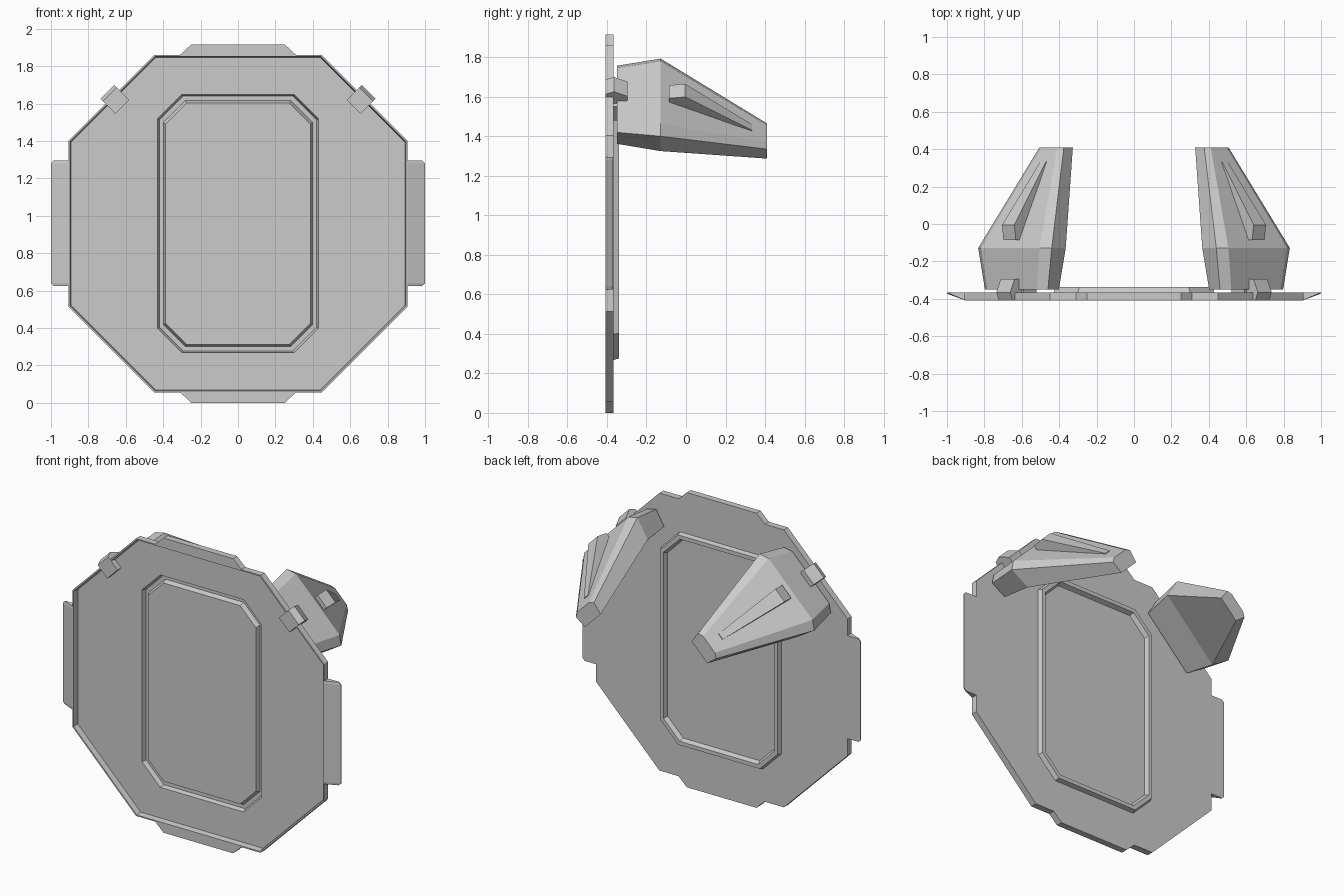
import bpy, bmesh

if "Cube" in bpy.data.objects:
    bpy.data.objects.remove(bpy.data.objects["Cube"])

CZ = 0.958          # height of the hatch centre
DIAG = 0.96         # z - x along the pod centre line


def loft(name, loops, mirror=False):
    """Skin equal-length loops and cap both ends."""
    bm = bmesh.new()
    rows = [[bm.verts.new(p) for p in lp] for lp in loops]
    n = len(rows[0])
    bm.faces.new(rows[0])
    bm.faces.new(rows[-1])
    for a, b in zip(rows, rows[1:]):
        for i in range(n):
            j = (i + 1) % n
            bm.faces.new((a[i], a[j], b[j], b[i]))
    bmesh.ops.recalc_face_normals(bm, faces=bm.faces)
    me = bpy.data.meshes.new(name)
    bm.to_mesh(me)
    bm.free()
    ob = bpy.data.objects.new(name, me)
    bpy.context.collection.objects.link(ob)
    if mirror:
        ob.modifiers.new("Mirror", 'MIRROR').use_axis[0] = True
    return ob


def octagon(w, h, c, y):
    """Chamfered rectangle in the xz plane."""
    pts = [(w, h - c), (w - c, h), (c - w, h), (-w, h - c),
           (-w, c - h), (c - w, -h), (w - c, -h), (w, c - h)]
    return [(x, y, CZ + z) for x, z in pts]


def diag(s, d, y):
    """Point from s = x + z (outward) and d = offset along the 45 degree edge."""
    return ((s - DIAG - d) / 2, y, (s + DIAG + d) / 2)


# Hatch plate: thin pressed sheet with a forward rim and an embossed window ring
T = 0.005
ring = [(0.388, 0.645, 0.113, -0.366), (0.398, 0.657, 0.116, -0.338),
        (0.420, 0.682, 0.127, -0.338), (0.430, 0.690, 0.130, -0.366)]
back = ring + [(0.905, 0.902, 0.457, -0.366), (0.905, 0.902, 0.457, -0.408)]
front = [(0.897, 0.894, 0.454, -0.408), (0.892, 0.889, 0.452, -0.366 - T)]
front += [(w, h, c, y - T) for w, h, c, y in reversed(ring)]
loft("hatch_plate", [octagon(*p) for p in back + front])

# Top and bottom tabs
for name, sg in (("top_tab", 1), ("bottom_tab", -1)):
    outline = [(0.31, 0.896), (0.31, 0.902), (0.25, 0.958),
               (-0.25, 0.958), (-0.31, 0.902), (-0.31, 0.896)]
    loft(name, [[(x, y, CZ + sg * z) for x, z in outline] for y in (-0.408, -0.366)])


# Wedge tabs on the sides, with trimmed ends
def side_section(z, out):
    return [(0.897, -0.408, z), (0.905, -0.408, z), (out, -0.372, z),
            (out, -0.366, z), (0.897, -0.366, z)]


loft("side_tab", [side_section(0.625, 0.985), side_section(0.64, 1.0),
                  side_section(1.28, 1.0), side_section(1.295, 0.985)], mirror=True)

# Clips hooked over the upper diagonal edges
clip = [(2.20, -0.408), (2.335, -0.408), (2.362, -0.365), (2.315, -0.295), (2.20, -0.295)]
loft("edge_clip", [[diag(s, d, y) for s, y in clip] for d in (-0.07, 0.078)], mirror=True)


# Tapered pods: half section (x, z) mirrored across the diagonal
def pod_section(y, half):
    return ([(x, y, z) for x, z in half] +
            [(z - DIAG, y, x + DIAG) for x, z in reversed(half)])


loft("pod", [
    pod_section(-0.35, [(0.785, 1.48), (0.797, 1.42), (0.70, 1.362)]),
    pod_section(-0.128, [(0.82, 1.465), (0.833, 1.40), (0.71, 1.325)]),
    pod_section(0.41, [(0.495, 1.37), (0.505, 1.335), (0.44, 1.287)])], mirror=True)

# Short mount between pod and plate
mount = [(2.10, -0.1), (2.24, -0.1), (2.24, 0.1), (2.10, 0.1)]
loft("pod_mount", [[diag(s, d, y) for s, d in mount] for y in (-0.37, -0.345)], mirror=True)

# Raised rib on each pod's outer face: (s, y, half width)
rib = [(2.20, -0.085, 0.066), (2.29, -0.085, 0.066), (2.305, -0.005, 0.066),
       (1.93, 0.335, 0.03), (1.86, 0.335, 0.03)]
loft("pod_rib", [[diag(s, k * w, y) for s, y, w in rib] for k in (-1, 1)], mirror=True)
